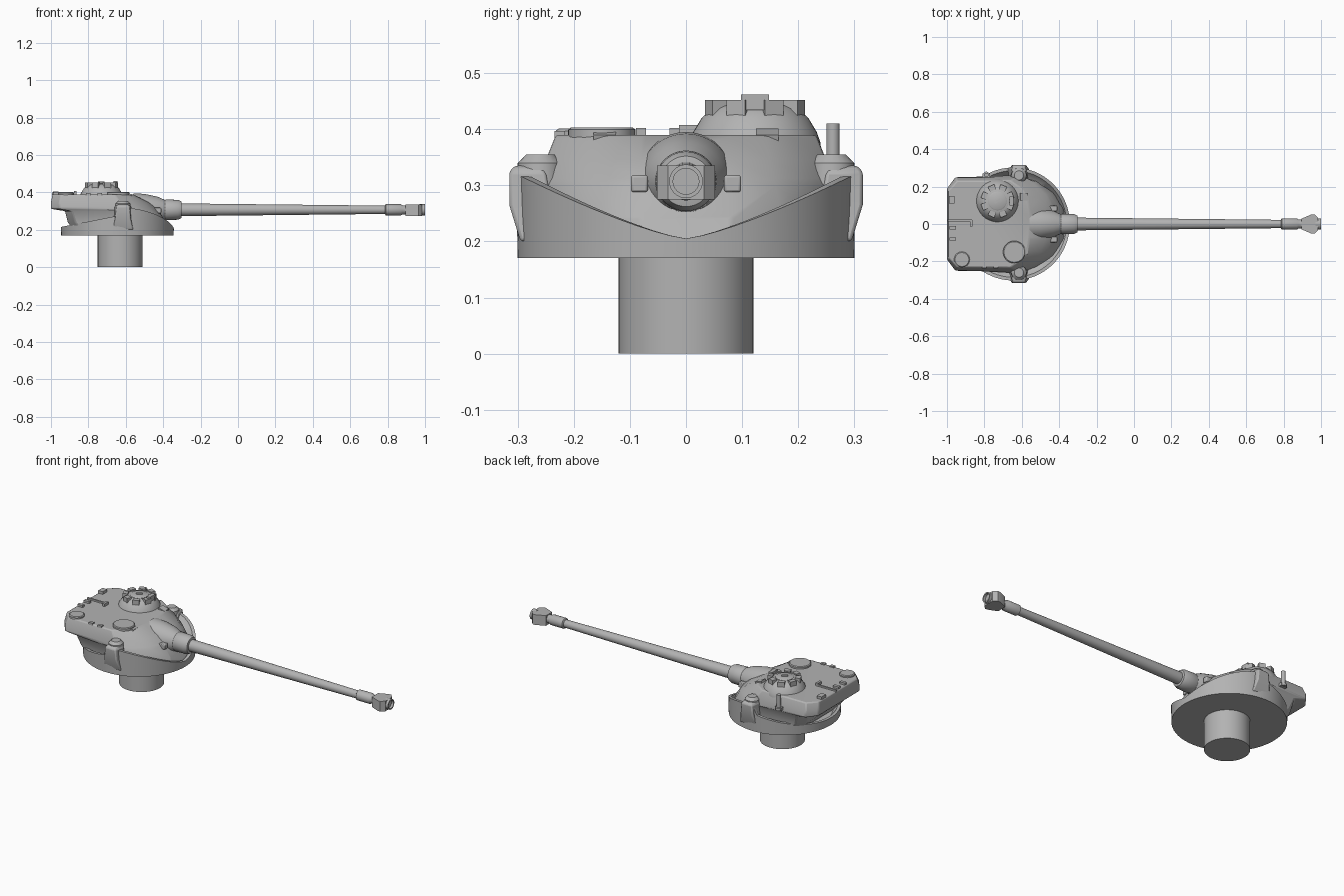
import bpy, bmesh, math
from mathutils import Matrix, Vector

old = bpy.data.objects.get("Cube")
if old:
    bpy.data.objects.remove(old)

grey = bpy.data.materials.new("plain_grey")
grey.use_nodes = True
grey.diffuse_color = (0.45, 0.45, 0.45, 1)
grey.node_tree.nodes["Principled BSDF"].inputs["Base Color"].default_value = (0.45, 0.45, 0.45, 1)

AXIS_Z = 0.307
RING_X = -0.645


def finish(name, bm, angle=35, bevel=0):
    bmesh.ops.recalc_face_normals(bm, faces=bm.faces)
    mesh = bpy.data.meshes.new(name)
    bm.to_mesh(mesh)
    bm.free()
    mesh.materials.append(grey)
    ob = bpy.data.objects.new(name, mesh)
    bpy.context.collection.objects.link(ob)
    if bevel:
        mod = ob.modifiers.new("soft_edges", 'BEVEL')
        mod.width, mod.segments, mod.limit_method = bevel, 2, 'ANGLE'
    bpy.ops.object.select_all(action='DESELECT')
    bpy.context.view_layer.objects.active = ob
    ob.select_set(True)
    bpy.ops.object.shade_smooth_by_angle(angle=math.radians(angle))
    return ob


def loft(name, rings, angle=35, bevel=0):
    """Skin a stack of equal-length rings and close both ends."""
    bm = bmesh.new()
    rows = [[bm.verts.new(p) for p in ring] for ring in rings]
    n = len(rows[0])
    for a, b in zip(rows, rows[1:]):
        for i in range(n):
            j = (i + 1) % n
            bm.faces.new((a[i], a[j], b[j], b[i]))
    bm.faces.new(rows[0][::-1])
    bm.faces.new(rows[-1])
    return finish(name, bm, angle, bevel)


def lathe(name, profile, centre, along_x=False, n=40, angle=35):
    """Revolve (radius, height) pairs about z, or about x."""
    cx, cy, cz = centre
    rings = []
    for r, h in profile:
        ring = []
        for i in range(n):
            t = math.tau * i / n
            u, v = r * math.cos(t), r * math.sin(t)
            ring.append((cx + h, cy + u, cz + v) if along_x else (cx + u, cy + v, cz + h))
        rings.append(ring)
    return loft(name, rings, angle)


def box(name, centre, size, turn=0, tilt=0, bevel=0):
    bm = bmesh.new()
    bmesh.ops.create_cube(bm, size=1)
    m = (Matrix.Translation(Vector(centre)) @ Matrix.Rotation(turn, 4, 'Z')
         @ Matrix.Rotation(tilt, 4, 'Y') @ Matrix.Diagonal((*size, 1)))
    bmesh.ops.transform(bm, matrix=m, verts=bm.verts)
    return finish(name, bm, bevel=bevel)


def mirrored(half, z):
    """Closed outline from its +y half."""
    return [(x, y, z) for x, y in half] + [(x, -y, z) for x, y in reversed(half)]


# Pedestal below the ring
lathe("pedestal", [(0.12, 0), (0.12, 0.18)], (-0.63, 0, 0), n=48)

# Lower collar with a rim that rises to the sides and dips at the front
def rim(t):
    c, s = math.cos(t), abs(math.sin(t))
    return 0.205 + 0.115 * s ** 1.3 if c >= 0 else 0.275 + 0.06 * c


def collar_ring(r, height):
    return [(RING_X + r * math.cos(t), r * math.sin(t), height(t))
            for t in (math.tau * i / 64 for i in range(64))]


loft("lower_collar", [collar_ring(0.3, lambda t: 0.17), collar_ring(0.302, rim),
                      collar_ring(0.285, rim), collar_ring(0.26, lambda t: rim(t) - 0.03),
                      collar_ring(0.05, lambda t: 0.21)])

# Upper turret with overhanging bustle
loft("upper_turret", [
    mirrored([(-0.87, 0.17), (-0.83, 0.21), (-0.62, 0.26), (-0.52, 0.235), (-0.43, 0.18), (-0.365, 0.08)], 0.19),
    mirrored([(-0.91, 0.17), (-0.87, 0.22), (-0.62, 0.265), (-0.51, 0.23), (-0.43, 0.17), (-0.385, 0.08)], 0.24),
    mirrored([(-0.925, 0.18), (-0.89, 0.235), (-0.62, 0.265), (-0.53, 0.225), (-0.46, 0.16), (-0.425, 0.08)], 0.3),
    mirrored([(-1, 0.19), (-0.955, 0.25), (-0.62, 0.258), (-0.54, 0.22), (-0.47, 0.155), (-0.435, 0.08)], 0.312),
    mirrored([(-1, 0.19), (-0.955, 0.248), (-0.63, 0.25), (-0.56, 0.21), (-0.5, 0.15), (-0.475, 0.08)], 0.345),
    mirrored([(-0.992, 0.18), (-0.945, 0.23), (-0.66, 0.232), (-0.6, 0.19), (-0.57, 0.14), (-0.56, 0.08)], 0.39),
], angle=30, bevel=0.006)

# Trunnion ears, caps and front cheeks on both sides
for side, label in ((1, "left"), (-1, "right")):
    ear = [((-0.67, 0.24), (-0.56, 0.24), (-0.56, 0.295), (-0.67, 0.295), 0.2),
           ((-0.665, 0.24), (-0.565, 0.24), (-0.575, 0.315), (-0.655, 0.315), 0.265),
           ((-0.66, 0.25), (-0.57, 0.25), (-0.58, 0.315), (-0.65, 0.315), 0.325),
           ((-0.65, 0.26), (-0.58, 0.26), (-0.59, 0.305), (-0.64, 0.305), 0.335)]
    loft(label + "_trunnion_ear", [[(x, side * y, e[4]) for x, y in e[:4]] for e in ear], bevel=0.006)
    lathe(label + "_trunnion_cap", [(0.043, 0), (0.04, 0.04), (0.025, 0.055)], (-0.615, side * 0.26, 0.3), n=20)
    box(label + "_mantlet_lug", (-0.435, side * 0.083, 0.303), (0.05, 0.03, 0.03), bevel=0.004)
    box(label + "_roof_periscope", (-0.59, side * 0.145, 0.386), (0.04, 0.04, 0.02), tilt=0.3)

# Mantlet, sleeve and barrel share one axis
GUN = (0, 0, AXIS_Z)
lathe("mantlet", [(0.088, -0.56), (0.085, -0.5), (0.07, -0.43), (0.05, -0.385)], GUN, True)
lathe("barrel_sleeve", [(0.045, -0.41), (0.055, -0.385), (0.053, -0.32), (0.045, -0.303), (0.03, -0.3)], GUN, True)
lathe("barrel", [(0.034, -0.31), (0.022, 0.8)], GUN, True, n=32)
lathe("muzzle_collar", [(0.022, 0.785), (0.03, 0.79), (0.03, 0.87), (0.024, 0.88), (0.024, 0.91)], GUN, True, n=32)
brake = [(0.895, 0.028), (0.95, 0.052), (0.965, 0.052), (0.985, 0.032)]
loft("muzzle_brake", [mirrored(brake, AXIS_Z - 0.032), mirrored(brake, AXIS_Z + 0.028)])
lathe("muzzle_ring", [(0.022, 0.97), (0.03, 0.97), (0.03, 1), (0.023, 1), (0.023, 0.986)], GUN, True, n=32)

# Commander cupola with a ring of vision blocks
CX, CY = -0.73, 0.123
lathe("cupola_dome", [(0.118, 0.34), (0.117, 0.375), (0.11, 0.395), (0.095, 0.42), (0.078, 0.437), (0.06, 0.445)],
      (CX, CY, 0), n=48)
for i in range(8):
    t = math.tau * (i + 0.5) / 8
    box(f"vision_block_{i + 1}", (CX + 0.075 * math.cos(t), CY + 0.075 * math.sin(t), 0.437),
        (0.028, 0.036, 0.03), turn=t)
lathe("cupola_hatch", [(0.05, 0.44), (0.05, 0.447), (0.045, 0.45)], (CX, CY, 0), n=32)
box("hatch_handle", (CX, CY, 0.453), (0.035, 0.01, 0.008), turn=0.6)
box("cupola_sight", (-0.655, 0.123, 0.448), (0.022, 0.05, 0.028))

# Roof hatches and fittings
lathe("loader_hatch", [(0.06, 0.385), (0.06, 0.399), (0.055, 0.403)], (-0.64, -0.15, 0), n=36)
lathe("rear_vent", [(0.042, 0.385), (0.042, 0.397), (0.037, 0.401)], (-0.92, -0.19, 0), n=28)
box("bustle_seam_bar", (-0.93, 0.018, 0.392), (0.13, 0.01, 0.014))
box("seam_bracket", (-0.87, 0.005, 0.396), (0.014, 0.035, 0.022))
box("rear_latch", (-0.975, 0.13, 0.396), (0.03, 0.04, 0.02))
for y in (-0.02, -0.08):
    box("rear_hinge", (-0.97, y, 0.394), (0.035, 0.018, 0.016))
for x in (-0.8, -0.74):
    box("roof_hook", (x, -0.225, 0.39), (0.025, 0.018, 0.014))

# Aerial base on the left side
lathe("aerial_post", [(0.018, 0.32), (0.018, 0.335), (0.012, 0.337), (0.012, 0.41)], (-0.79, 0.262, 0), n=16)
box("aerial_bracket", (-0.79, 0.245, 0.328), (0.04, 0.05, 0.018))
